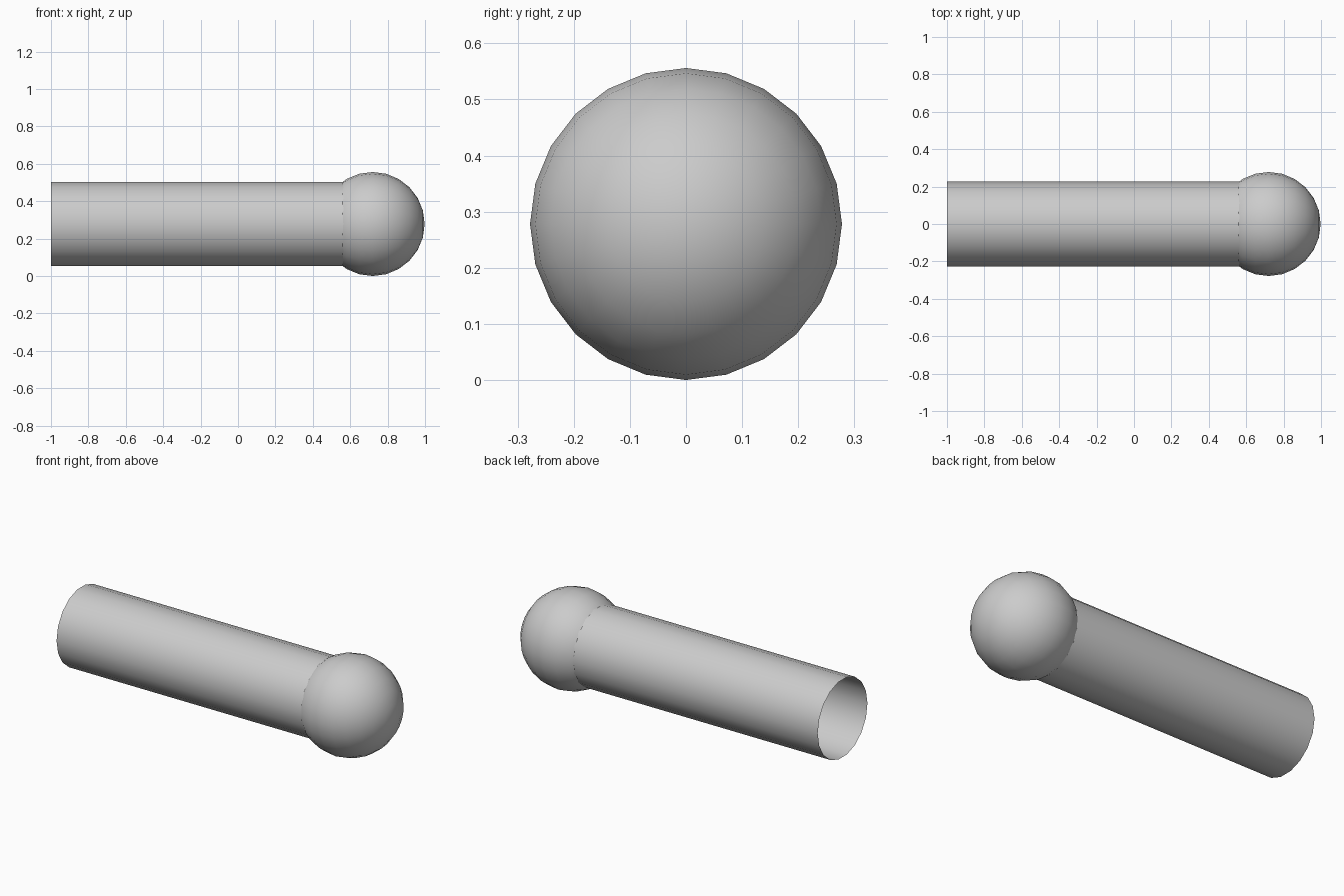
import bpy
from math import radians, pi

if "Cube" in bpy.data.objects:
    bpy.data.objects.remove(bpy.data.objects["Cube"])

CENTRE_Z = 0.278
BALL_X, BALL_R = 0.72, 0.278
TUBE_R, TUBE_SIDES = 0.227, 18
TUBE_START, TUBE_END = -1.0, 0.72


def finish(name):
    ob = bpy.context.object
    ob.name = name
    bpy.ops.object.transform_apply(location=False, rotation=True, scale=True)
    bpy.ops.object.shade_smooth_by_angle(angle=radians(40))
    return ob


# Open-ended tube lying along x, its far end buried in the ball
bpy.ops.mesh.primitive_cylinder_add(
    vertices=TUBE_SIDES, radius=TUBE_R, depth=TUBE_END - TUBE_START,
    end_fill_type='NOTHING',
    location=((TUBE_START + TUBE_END) / 2, 0, CENTRE_Z),
    rotation=(0, pi / 2, 0))
finish("tube")

# Round ball on the right end, poles along x
bpy.ops.mesh.primitive_uv_sphere_add(
    segments=24, ring_count=12, radius=BALL_R,
    location=(BALL_X, 0, CENTRE_Z), rotation=(0, pi / 2, 0))
finish("ball")
